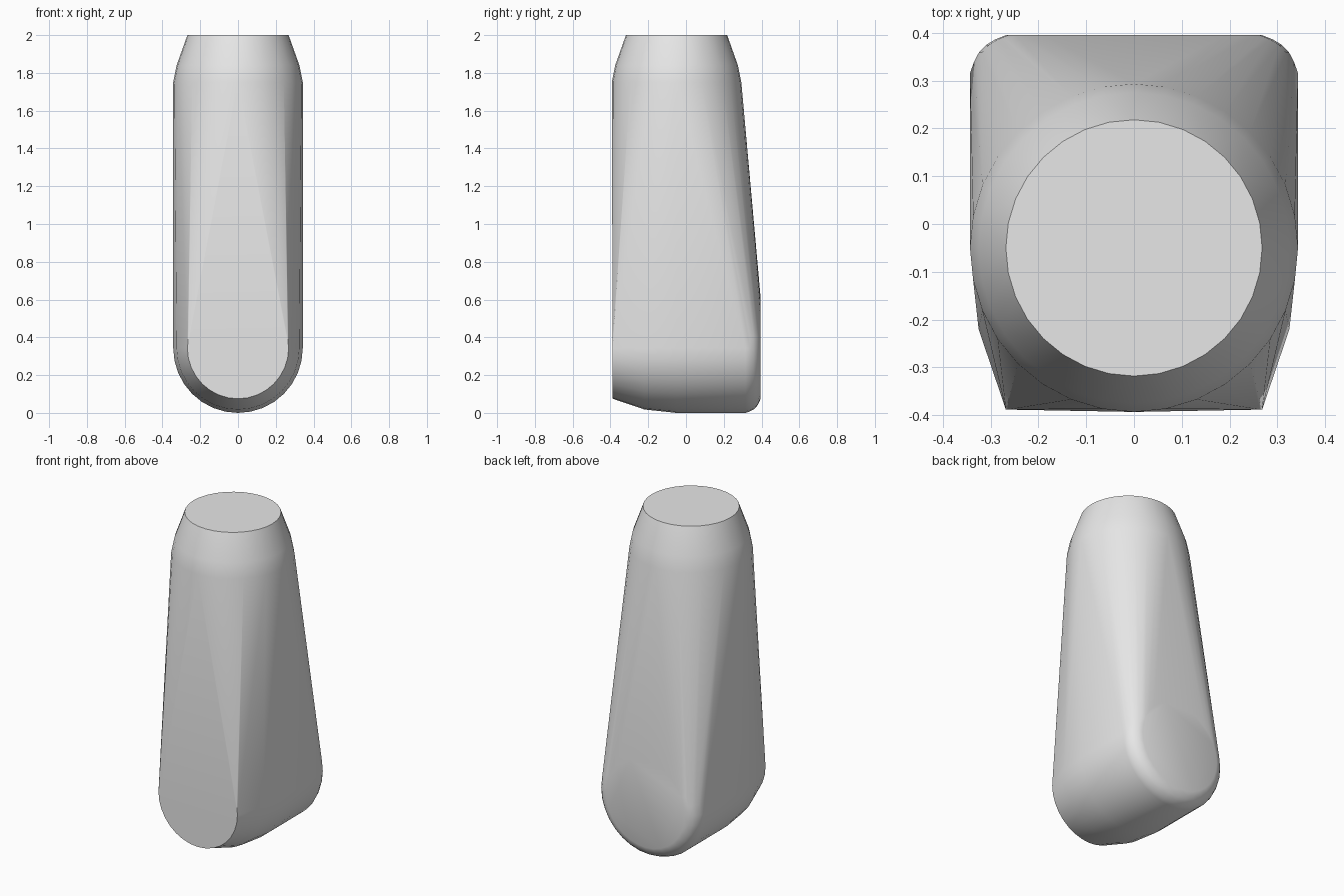
import bpy
import bmesh
import math

if "Cube" in bpy.data.objects:
    bpy.data.objects.remove(bpy.data.objects["Cube"], do_unlink=True)

SEGMENTS = 32
CENTRE_Y = -0.05    # axis of the upright shaft
CENTRE_Z = 0.343    # axis of the rounded foot
RADIUS = 0.343
END_RADIUS = 0.268

grey = bpy.data.materials.new("plain grey")
grey.use_nodes = True
colour = (0.8, 0.8, 0.8, 1)
grey.diffuse_color = colour
grey.node_tree.nodes["Principled BSDF"].inputs["Base Color"].default_value = colour

bm = bmesh.new()


def ring(radius, place):
    """Add a circle of points; place maps flat (a, b) to a 3D position."""
    for i in range(SEGMENTS):
        t = 2 * math.pi * i / SEGMENTS
        bm.verts.new(place(radius * math.cos(t), radius * math.sin(t)))


def upright_ring(radius, z):
    ring(radius, lambda a, b: (a, CENTRE_Y + b, z))


def foot_ring(radius, y):
    ring(radius, lambda a, b: (a, y, CENTRE_Z + b))


# Upright shaft with a tapered top
for radius, z in ((RADIUS, 1.75), (0.325, 1.84), (END_RADIUS, 2.0)):
    upright_ring(radius, z)

# Foot lying front to back, tapered at the front
for radius, y in ((END_RADIUS, -0.388), (0.325, -0.22), (RADIUS, CENTRE_Y)):
    foot_ring(radius, y)

# Rounded rim at the back of the foot
RIM_STEPS = 5
for i in range(RIM_STEPS + 1):
    s = i / RIM_STEPS
    bulge = 0.012 * math.sin(math.pi * s)
    foot_ring(RADIUS + (END_RADIUS - RADIUS) * s + bulge, 0.315 + 0.08 * s + bulge)

# Skin stretched over all the rings
hull = bmesh.ops.convex_hull(bm, input=bm.verts[:])
loose = [v for v in bm.verts if not v.link_faces]
bmesh.ops.delete(bm, geom=loose, context="VERTS")
bmesh.ops.dissolve_limit(bm, angle_limit=math.radians(0.5),
                         verts=bm.verts[:], edges=bm.edges[:])
bmesh.ops.recalc_face_normals(bm, faces=bm.faces[:])

mesh = bpy.data.meshes.new("body")
bm.to_mesh(mesh)
bm.free()
mesh.materials.append(grey)
body = bpy.data.objects.new("body", mesh)
bpy.context.collection.objects.link(body)
bpy.context.view_layer.objects.active = body
body.select_set(True)
bpy.ops.object.shade_smooth_by_angle(angle=math.radians(30))
